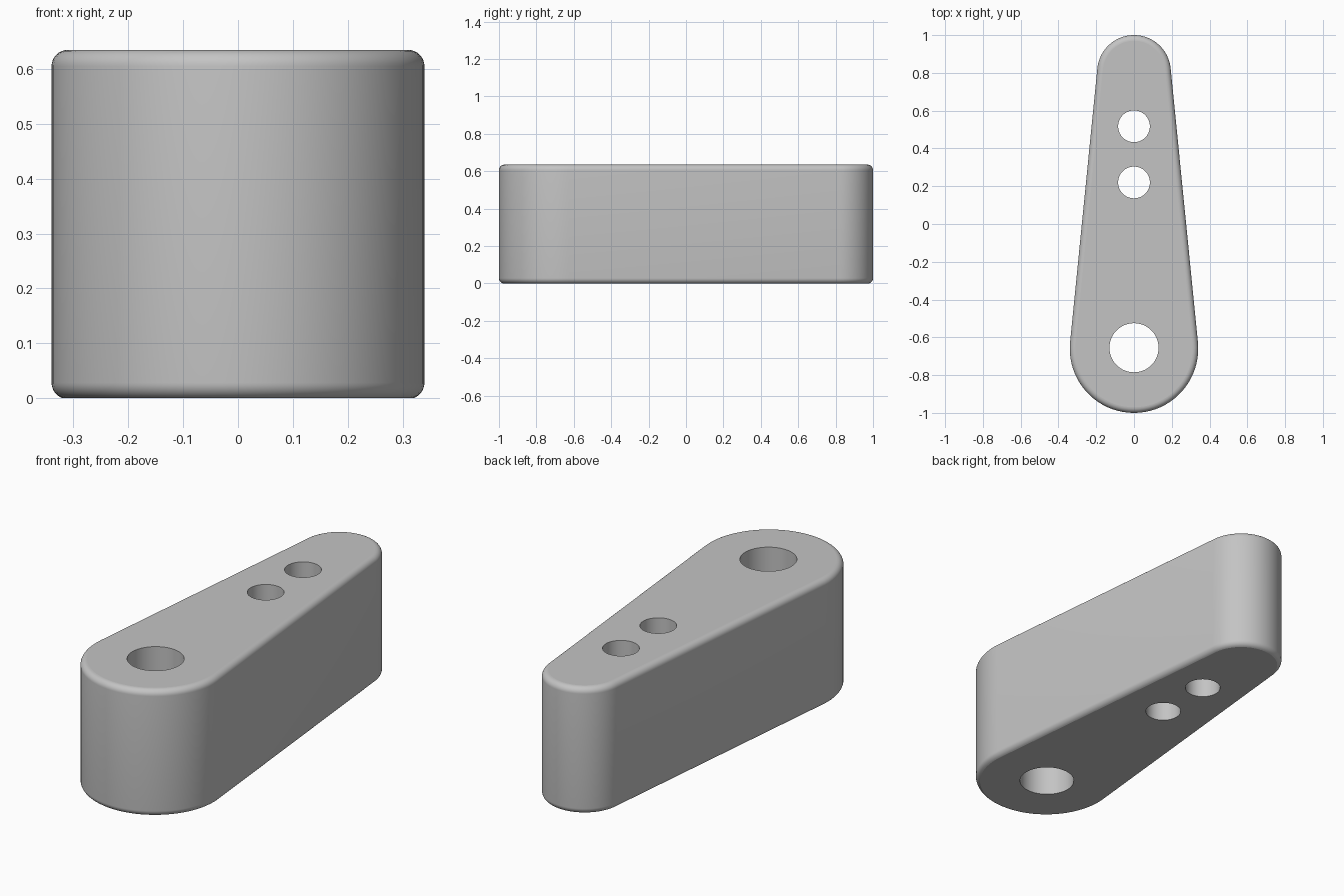
import bpy, bmesh, math

if "Cube" in bpy.data.objects:
    bpy.data.objects.remove(bpy.data.objects["Cube"])

HEIGHT, FILLET = 0.635, 0.03
BIG_Y, BIG_R = -0.66, 0.34
TIP_Y, TIP_R = 0.805, 0.195
HOLES = [(-0.655, 0.13), (0.22, 0.084), (0.517, 0.084)]   # y, radius

grey = bpy.data.materials.new("grey")
grey.diffuse_color = (0.55, 0.55, 0.55, 1)
grey.use_nodes = True
grey.node_tree.nodes["Principled BSDF"].inputs["Base Color"].default_value = grey.diffuse_color


def outline(inset):
    """Tapered outline: two arcs joined by their tangents, shrunk by inset."""
    a = math.asin((BIG_R - TIP_R) / (TIP_Y - BIG_Y))
    pts = []
    for cy, r, start, end, n in ((TIP_Y, TIP_R, a, math.pi - a, 32),
                                 (BIG_Y, BIG_R, math.pi - a, 2 * math.pi + a, 40)):
        for i in range(n + 1):
            t = start + (end - start) * i / n
            pts.append(((r - inset) * math.cos(t), cy + (r - inset) * math.sin(t)))
    return pts


# Edge profile (inset, z): clipped rounding below, full rounding above
profile = []
for i in range(8):
    t = math.radians(70.5) * (1 - i / 7)
    profile.append((FILLET * (1 - math.cos(t)),
                    FILLET * (math.sin(math.radians(70.5)) - math.sin(t))))
for i in range(9):
    t = math.pi / 2 * i / 8
    profile.append((FILLET * (1 - math.cos(t)), HEIGHT - FILLET * (1 - math.sin(t))))

# Lever body: outline lofted along the edge profile
bm = bmesh.new()
rings = [[bm.verts.new((x, y, z)) for x, y in outline(inset)] for inset, z in profile]
for low, high in zip(rings, rings[1:]):
    for i in range(len(low)):
        j = (i + 1) % len(low)
        bm.faces.new((low[i], low[j], high[j], high[i]))
bm.faces.new(rings[0][::-1])
bm.faces.new(rings[-1])
mesh = bpy.data.meshes.new("lever_body")
bm.to_mesh(mesh)
bm.free()
body = bpy.data.objects.new("lever_body", mesh)
bpy.context.collection.objects.link(body)
mesh.materials.append(grey)

# Through holes
for i, (y, r) in enumerate(HOLES):
    bpy.ops.mesh.primitive_cylinder_add(vertices=64, radius=r, depth=2, location=(0, y, 0.3))
    cutter = bpy.context.object
    cutter.name = f"hole_cutter_{i + 1}"
    cutter.data.materials.append(grey)
    mod = body.modifiers.new(f"hole_{i + 1}", 'BOOLEAN')
    mod.operation, mod.solver, mod.object = 'DIFFERENCE', 'EXACT', cutter
    bpy.context.view_layer.objects.active = body
    bpy.ops.object.modifier_apply(modifier=mod.name)
    bpy.data.objects.remove(cutter)

# Smooth sides and fillets, flat top and bottom
bpy.ops.object.select_all(action='DESELECT')
body.select_set(True)
bpy.context.view_layer.objects.active = body
bpy.ops.object.shade_smooth_by_angle(angle=math.radians(18))
for face in body.data.polygons:
    if abs(face.normal.z) > 0.999:
        face.use_smooth = False
